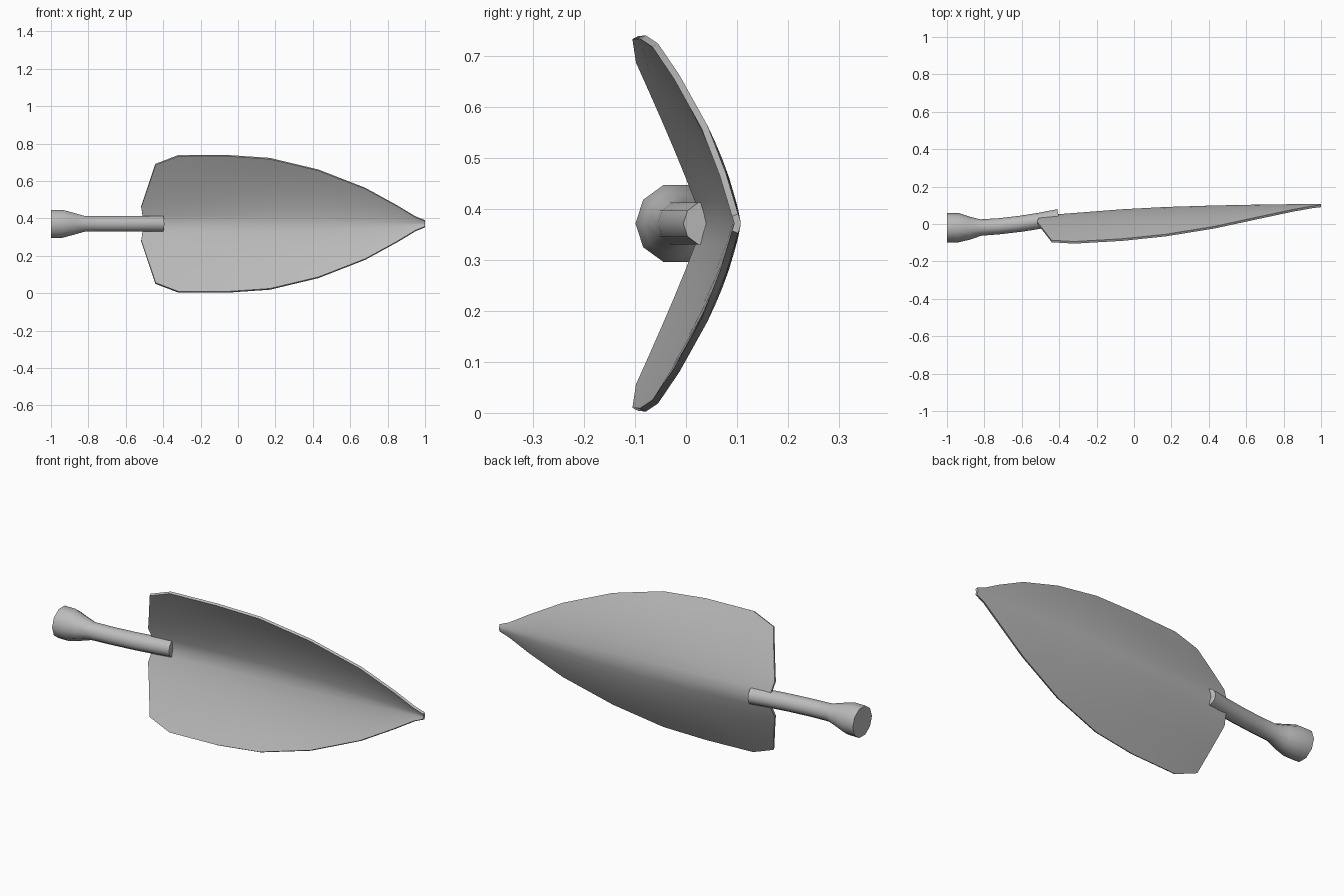
import bpy, bmesh, math
from mathutils import Vector

default = bpy.data.objects.get("Cube")
if default:
    bpy.data.objects.remove(default)

steel = bpy.data.materials.new("plain grey")
steel.use_nodes = True
grey = (0.5, 0.5, 0.5, 1)
steel.diffuse_color = grey
steel.node_tree.nodes["Principled BSDF"].inputs["Base Color"].default_value = grey

MID = 0.371  # height of the long axis


def finish(name, bm, angle):
    mesh = bpy.data.meshes.new(name)
    bm.to_mesh(mesh)
    bm.free()
    obj = bpy.data.objects.new(name, mesh)
    bpy.context.collection.objects.link(obj)
    mesh.materials.append(steel)
    bpy.ops.object.select_all(action="DESELECT")
    obj.select_set(True)
    bpy.context.view_layer.objects.active = obj
    bpy.ops.object.shade_smooth_by_angle(angle=math.radians(angle))
    return obj


# Blade: stations of (x, half height, centre y, rim y, curve power)
stations = [
    (-0.44, 0.315, 0.032, -0.098, 1.1), (-0.32, 0.361, 0.046, -0.105, 1.25),
    (-0.06, 0.362, 0.066, -0.09, 1.4), (0.17, 0.346, 0.078, -0.066, 1.5),
    (0.43, 0.284, 0.086, -0.024, 1.5), (0.68, 0.187, 0.091, 0.03, 1.5),
    (0.85, 0.094, 0.093, 0.066, 1.5), (0.95, 0.034, 0.094, 0.084, 1.5),
    (1.0, 0.014, 0.094, 0.09, 1.5),
]
half = [0.12, 0.28, 0.46, 0.64, 0.82, 1.0]
across = [-t for t in reversed(half)] + [0] + half

bm = bmesh.new()
rows = []
for i, (x, h, centre, rim, power) in enumerate(stations):
    row = []
    for t in across:
        a = abs(t)
        px = x
        if i == 0:  # rear edge slants forward at the corners, with a small notch
            px = -0.503 - 0.05 * a if a < 0.28 else -0.517 + 0.077 * (a - 0.28) / 0.72
        y = centre - (centre - rim) * a ** power
        row.append(bm.verts.new((px, y, MID + h * t)))
    rows.append(row)
for r, s in zip(rows, rows[1:]):
    for j in range(len(across) - 1):
        bm.faces.new((r[j], s[j], s[j + 1], r[j + 1]))
blade = finish("blade", bm, 40)
solid = blade.modifiers.new("thickness", "SOLIDIFY")
solid.thickness = 0.013
solid.offset = -1
bpy.ops.object.modifier_apply(modifier=solid.name)
bpy.ops.object.shade_smooth_by_angle(angle=math.radians(40))

# Handle: ten-sided rings swept along a bent path, (x, centre y, radius)
path = [
    (-1.0, -0.02, 0.079), (-0.94, -0.02, 0.079), (-0.88, -0.022, 0.062),
    (-0.82, -0.019, 0.044), (-0.72, -0.012, 0.043), (-0.6, 0.002, 0.043),
    (-0.5, 0.018, 0.043), (-0.402, 0.037, 0.043),
]
SIDES = 10
bm = bmesh.new()
rings = []
for i, (x, y, radius) in enumerate(path):
    before, after = path[max(i - 1, 0)], path[min(i + 1, len(path) - 1)]
    tangent = Vector((after[0] - before[0], after[1] - before[1], 0)).normalized()
    side = Vector((-tangent.y, tangent.x, 0))
    ring = []
    for k in range(SIDES):
        a = 2 * math.pi * k / SIDES
        offset = side * math.cos(a) + Vector((0, 0, math.sin(a)))
        ring.append(bm.verts.new(Vector((x, y, MID)) + offset * radius))
    rings.append(ring)
for r, s in zip(rings, rings[1:]):
    for k in range(SIDES):
        n = (k + 1) % SIDES
        bm.faces.new((r[k], r[n], s[n], s[k]))
bm.faces.new(rings[0])
bm.faces.new(rings[-1])
bmesh.ops.recalc_face_normals(bm, faces=bm.faces)
finish("handle", bm, 45)
